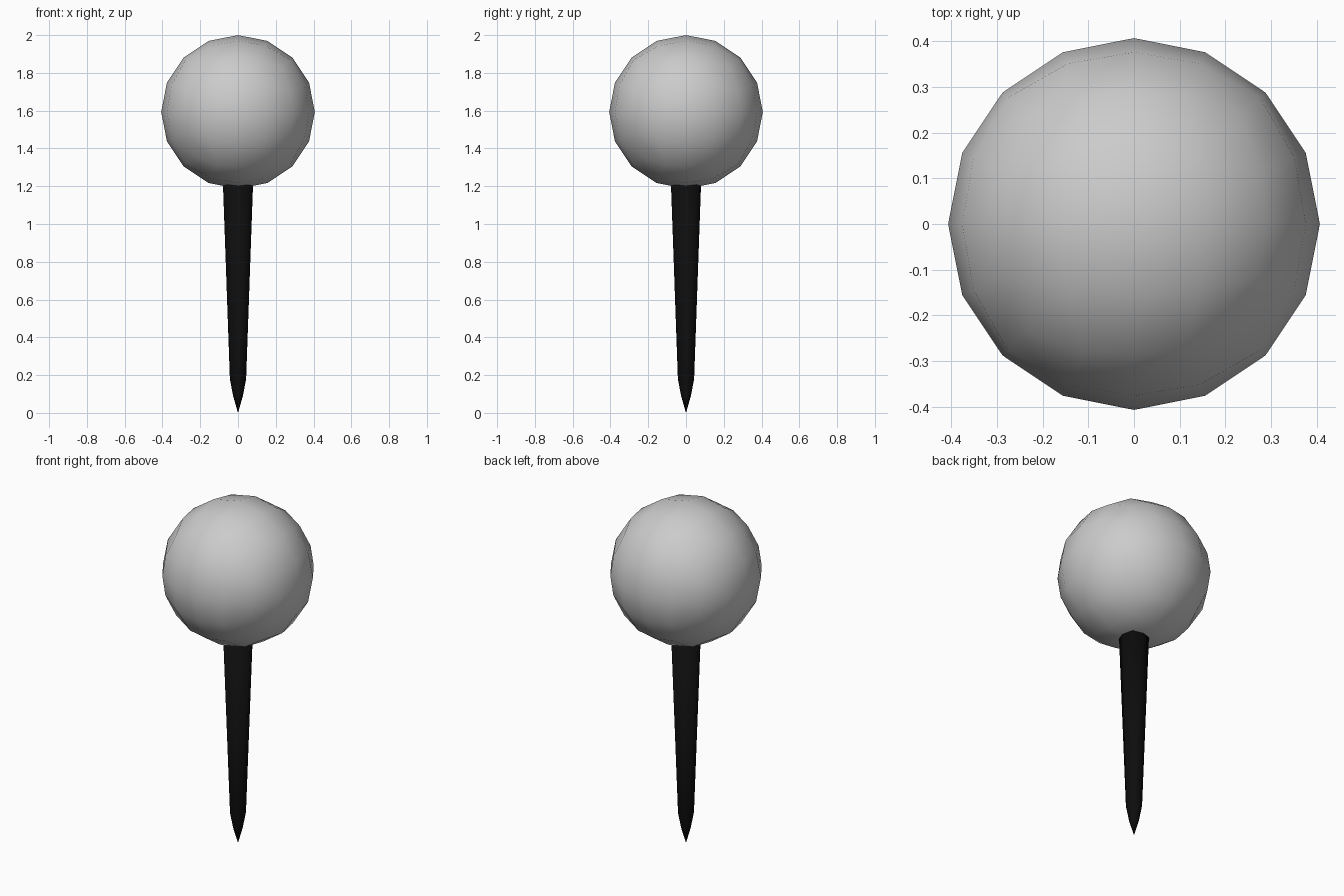
import bpy, bmesh
from math import cos, sin, tan, pi
from mathutils import Vector

if "Cube" in bpy.data.objects:
    bpy.data.objects.remove(bpy.data.objects["Cube"])


def make_object(name, bm, location=(0, 0, 0)):
    bmesh.ops.recalc_face_normals(bm, faces=bm.faces)
    for f in bm.faces:
        f.smooth = True
    mesh = bpy.data.meshes.new(name)
    bm.to_mesh(mesh)
    bm.free()
    obj = bpy.data.objects.new(name, mesh)
    obj.location = location
    bpy.context.collection.objects.link(obj)
    return obj


# Round head: cube with a 4 x 4 grid per side, pushed out to a sphere
R = 0.407
bm = bmesh.new()
bmesh.ops.create_cube(bm, size=2)
bmesh.ops.subdivide_edges(bm, edges=bm.edges[:], cuts=3, use_grid_fill=True)
for v in bm.verts:
    # equal-angle spacing keeps the outline a regular 16-gon
    v.co = Vector([tan(c * pi / 4) for c in v.co]).normalized() * R
make_object("round_head", bm, (0, 0, 2 - R))

# Tapered eight-sided spike ending in a point
SIDES = 8
bm = bmesh.new()
tip = bm.verts.new((0, 0, 0))
rings = []
for r, z in [(0.026, 0.09), (0.043, 0.18), (0.081, 1.25)]:
    rings.append([bm.verts.new((r * cos(2 * pi * i / SIDES),
                                r * sin(2 * pi * i / SIDES), z))
                  for i in range(SIDES)])
for i in range(SIDES):
    j = (i + 1) % SIDES
    bm.faces.new((tip, rings[0][j], rings[0][i]))
    for a, b in zip(rings, rings[1:]):
        bm.faces.new((a[i], a[j], b[j], b[i]))
bm.faces.new(rings[-1])
spike = make_object("spike", bm)

black = bpy.data.materials.new("black")
black.diffuse_color = (0.004, 0.004, 0.004, 1)
black.use_nodes = True
black.node_tree.nodes["Principled BSDF"].inputs["Base Color"].default_value = black.diffuse_color
spike.data.materials.append(black)
